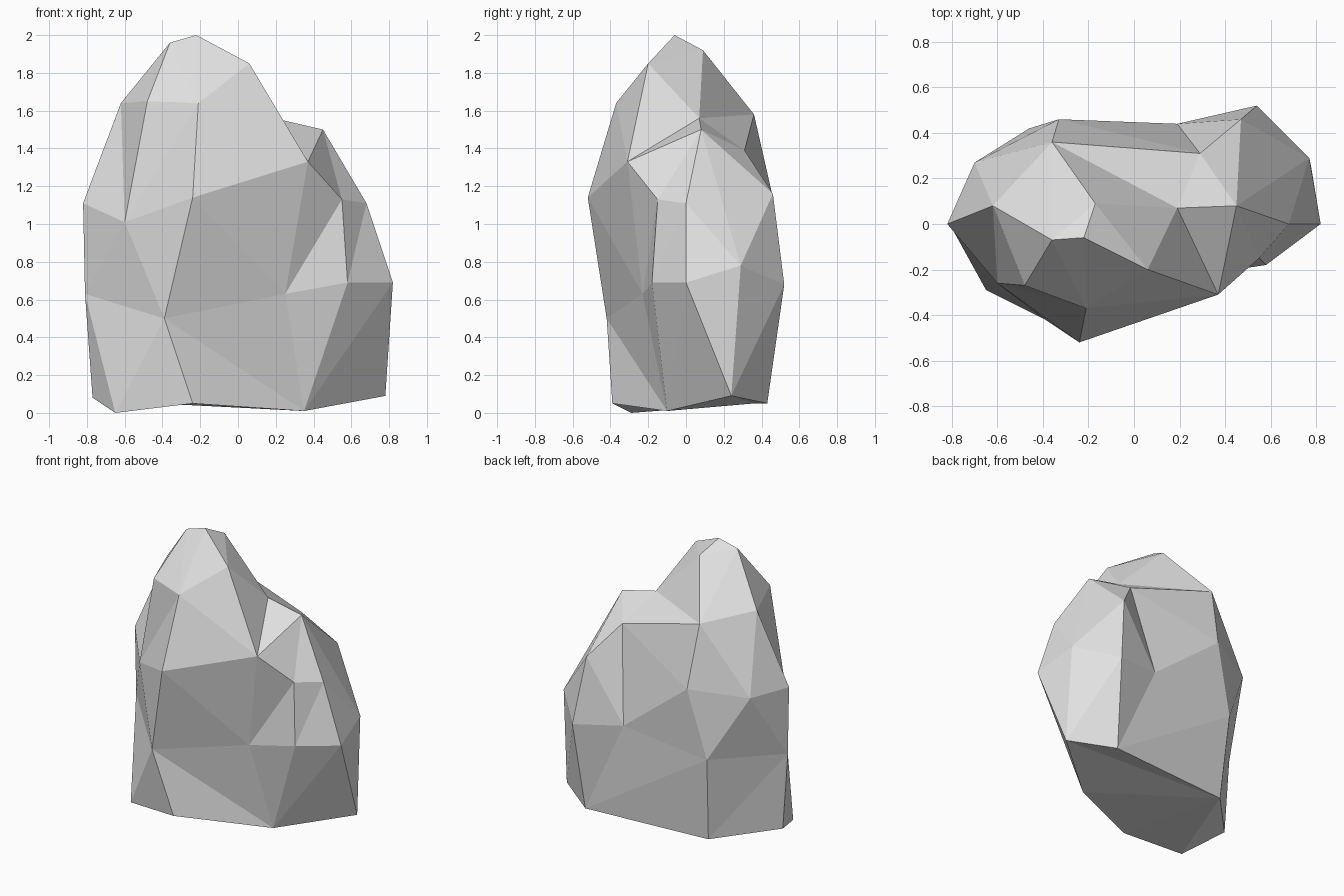
import bpy
import bmesh

default_cube = bpy.data.objects.get("Cube")
if default_cube:
    bpy.data.objects.remove(default_cube, do_unlink=True)

# Contours of the boulder, each running left, front, right, back.
# Neighbouring contours share a corner where a facet skips a level.
base = [(-.77, 0, .08), (-.65, -.29, 0), (-.24, -.39, .05), (.35, -.1, .01),
        (.78, .24, .09), (.5, .43, .05), (-.43, .36, .05)]
waist = [(-.81, 0, .63), (-.39, -.42, .5), (.25, -.23, .63), (.58, -.18, .69),
         (.82, 0, .69), (.77, .29, .78), (.54, .52, .68), (.19, .44, .73),
         (-.46, .42, .65)]
chest = [(-.82, 0, 1.11), (-.6, -.26, 1.01), (-.24, -.52, 1.14),
         (.37, -.31, 1.33), (.55, -.15, 1.13), (.68, 0, 1.11),
         (.77, .29, .78), (.47, .46, 1.16), (.19, .44, .73),
         (-.33, .46, 1.14), (-.7, .27, 1.1)]
shoulder = [(-.62, .08, 1.64), (-.48, -.27, 1.65), (-.21, -.37, 1.64),
            (.37, -.31, 1.33), (.45, .08, 1.5), (.29, .31, 1.39),
            (-.36, .36, 1.58)]
peak = [(-.36, -.07, 1.96), (-.22, -.06, 2), (.06, -.2, 1.85),
        (.19, .07, 1.56), (-.17, .09, 1.92)]

bm = bmesh.new()
corners = {}


def corner(point):
    """Return the vertex at a point, shared between contours."""
    if point not in corners:
        corners[point] = bm.verts.new(point)
    return corners[point]


def facet(*points):
    """Add one flat facet, skipping any that collapse at a shared corner."""
    if len(set(points)) == len(points):
        bm.faces.new([corner(p) for p in points])


def lace(lower, upper, steps):
    """Join two contours; each step moves on along the lower or upper one."""
    low = high = 0
    for step in steps:
        a, b = lower[low % len(lower)], upper[high % len(upper)]
        if step == "l":
            low += 1
            facet(a, lower[low % len(lower)], b)
        else:
            high += 1
            facet(a, upper[high % len(upper)], b)


def cap(ring):
    """Close a contour with a fan from its last corner."""
    for a, b in zip(ring[:-2], ring[1:-1]):
        facet(ring[-1], a, b)


# Underside, four bands of facets, and the crown
cap(base)
lace(base, waist, "lulluuuluuluulul")
lace(waist, chest, "ululuululluulluululu")
lace(chest, shoulder, "luulluullllullulul")
lace(shoulder, peak, "lluulullluul".replace(" ", ""))
cap(peak)
bmesh.ops.recalc_face_normals(bm, faces=bm.faces[:])

mesh = bpy.data.meshes.new("boulder")
bm.to_mesh(mesh)
bm.free()
boulder = bpy.data.objects.new("boulder", mesh)
bpy.context.scene.collection.objects.link(boulder)

# Plain pale stone
stone = bpy.data.materials.new("pale_grey_stone")
stone.use_nodes = True
grey = (.75, .75, .75, 1)
stone.diffuse_color = grey
shader = next(n for n in stone.node_tree.nodes if n.type == "BSDF_PRINCIPLED")
shader.inputs["Base Color"].default_value = grey
mesh.materials.append(stone)
